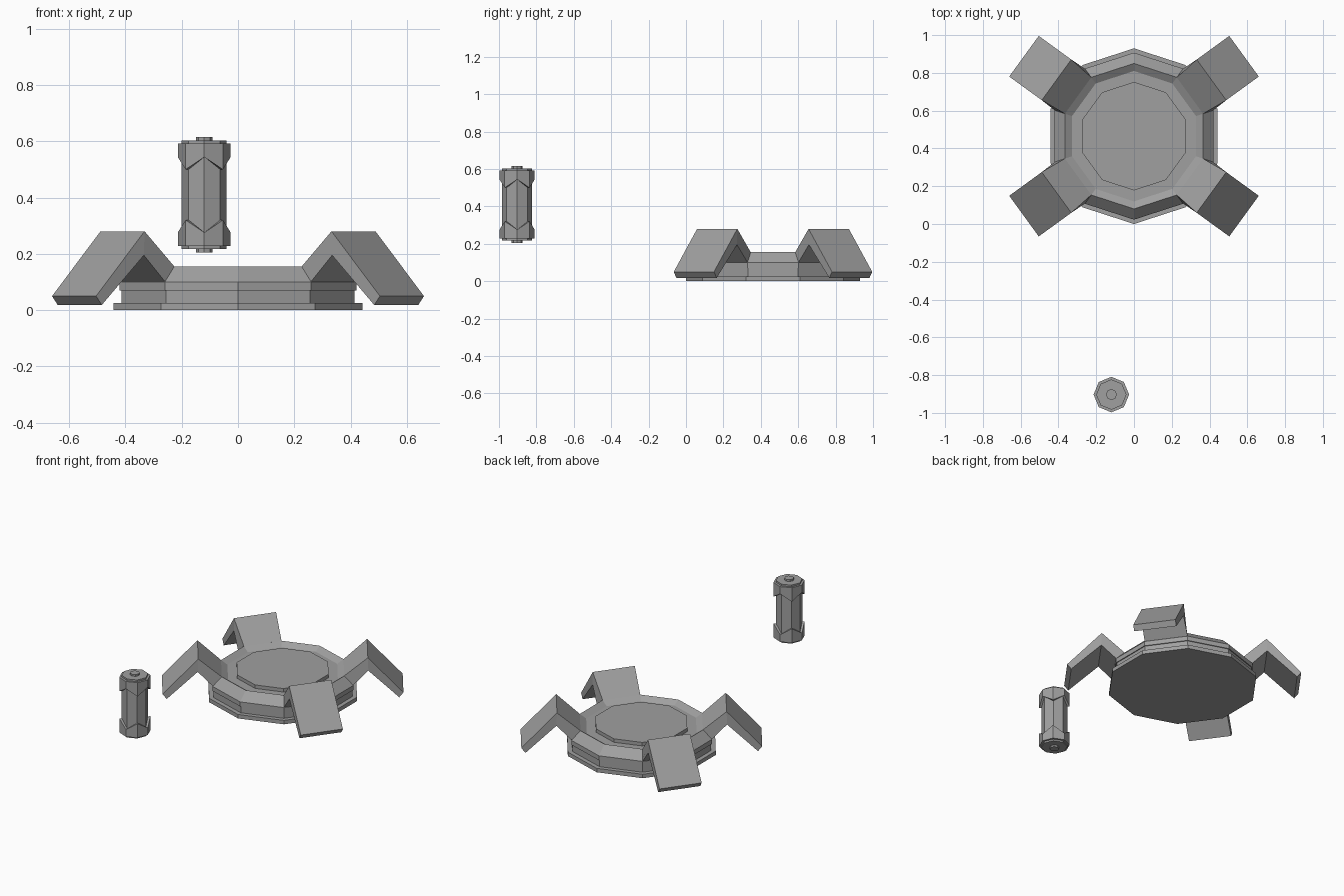
import bpy
import bmesh
from math import cos, sin, pi, radians
from mathutils import Matrix, Vector

cube = bpy.data.objects.get("Cube")
if cube:
    bpy.data.objects.remove(cube, do_unlink=True)

grey = bpy.data.materials.new("plain grey")
grey.use_nodes = True
colour = (0.35, 0.35, 0.35, 1)
grey.diffuse_color = colour
grey.node_tree.nodes["Principled BSDF"].inputs["Base Color"].default_value = colour

BASE = Vector((0, 0.465, 0))
POD = Vector((-0.12, -0.903, 0.41))


def finish(name, bm, location):
    bmesh.ops.recalc_face_normals(bm, faces=bm.faces)
    mesh = bpy.data.meshes.new(name)
    bm.to_mesh(mesh)
    bm.free()
    mesh.materials.append(grey)
    obj = bpy.data.objects.new(name, mesh)
    obj.location = location
    bpy.context.collection.objects.link(obj)
    return obj


def skin(bm, rings, closed=False):
    """Bridge rings of points with quads, capping the ends unless closed."""
    rows = [[bm.verts.new(p) for p in ring] for ring in rings]
    n = len(rows[0])
    pairs = list(zip(rows, rows[1:]))
    if closed:
        pairs.append((rows[-1], rows[0]))
    else:
        bm.faces.new(rows[0])
        bm.faces.new(rows[-1])
    for a, b in pairs:
        for i in range(n):
            j = (i + 1) % n
            bm.faces.new((a[i], a[j], b[j], b[i]))


def ring(sides, radius, z, zigzag=0):
    """Polygon with a corner on the y axis; odd corners shift by zigzag."""
    return [(radius * sin(2 * pi * i / sides), radius * cos(2 * pi * i / sides),
             z + (zigzag if i % 2 else 0)) for i in range(sides)]


def turned(name, sides, profile, location):
    bm = bmesh.new()
    skin(bm, [ring(sides, r, z) for r, z in profile])
    return finish(name, bm, location)


# Ten-sided platform: foot, groove, band, sloped shoulder and sunken top
turned("platform", 10, [(0.465, 0), (0.465, 0.026), (0.436, 0.026), (0.436, 0.07),
                        (0.442, 0.07), (0.442, 0.1), (0.385, 0.155),
                        (0.345, 0.13)], BASE)
turned("platform_disc", 10, [(0.287, 0.125), (0.287, 0.153)], BASE)

# Four bent legs, each lofted through top and underside stations (reach, height, half width)
stations = [((0.366, 0.155, 0.119), (0.418, 0.1, 0.136)),
            ((0.507, 0.28, 0.133), (0.51, 0.195, 0.133)),
            ((0.72, 0.05, 0.133), (0.695, 0.018, 0.133))]
for name, angle in (("front_left_leg", -36), ("back_left_leg", 36),
                    ("front_right_leg", -144), ("back_right_leg", 144)):
    bm = bmesh.new()
    skin(bm, [[(t[0], -t[2], t[1]), (t[0], t[2], t[1]),
               (u[0], u[2], u[1]), (u[0], -u[2], u[1])] for t, u in stations])
    bm.transform(Matrix.Rotation(radians(angle), 4, 'Z'))
    finish(name, bm, BASE)

# Eight-sided floating canister
turned("canister_core", 8, [(0.08, -0.193), (0.08, 0.193)], POD)
for name, side in (("upper", 1), ("lower", -1)):
    # End collar with a zigzag inner edge
    bm = bmesh.new()
    skin(bm, [ring(8, 0.078, 0.182 * side), ring(8, 0.094, 0.182 * side),
              ring(8, 0.094, 0.134 * side, -0.044 * side),
              ring(8, 0.078, 0.134 * side, -0.044 * side)], closed=True)
    finish(name + "_collar", bm, POD)
    turned(name + "_knob", 8, [(0.029, 0.185 * side), (0.029, 0.205 * side)], POD)
